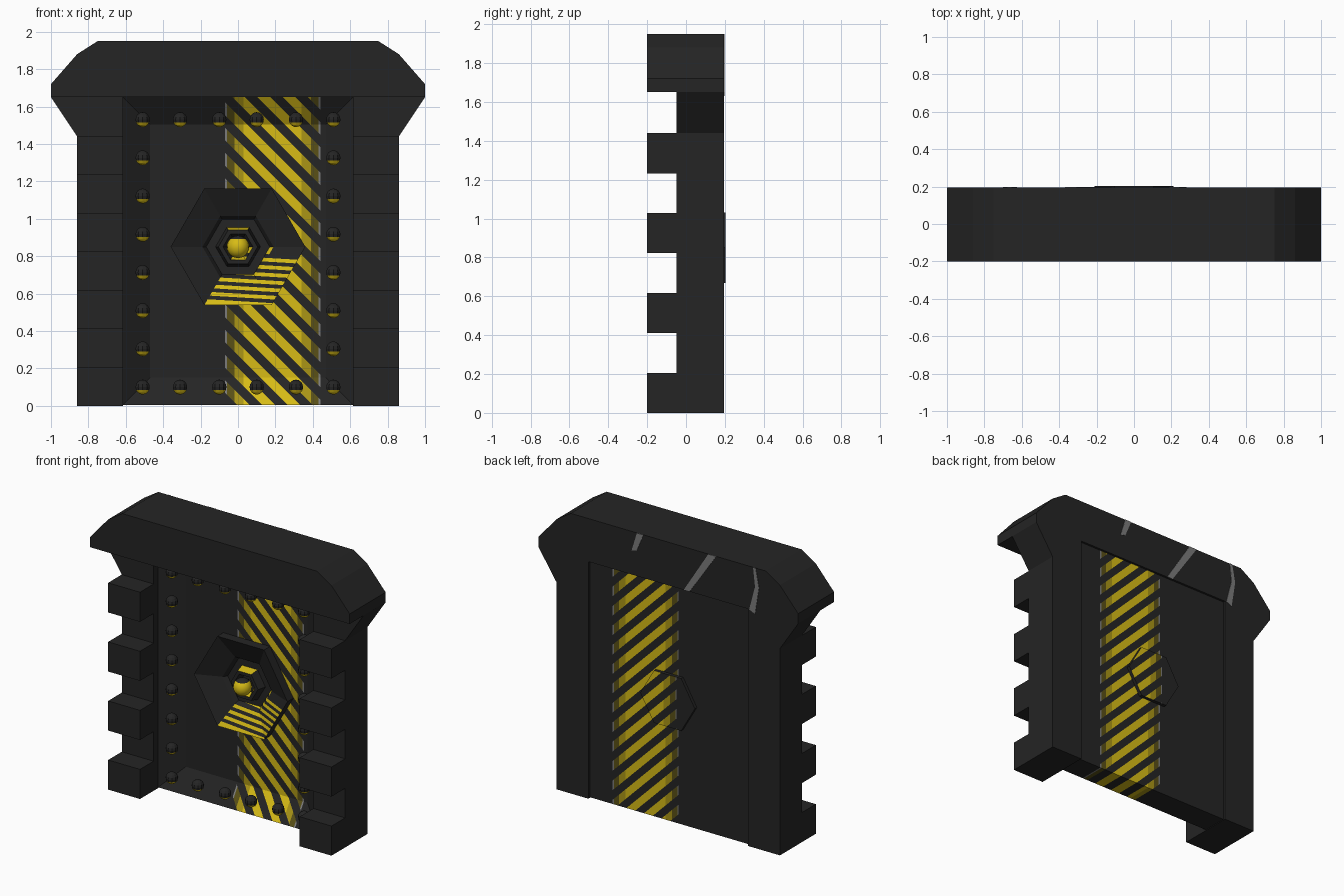
import bpy, bmesh, math
from mathutils import Vector

if "Cube" in bpy.data.objects:
    bpy.data.objects.remove(bpy.data.objects["Cube"])


def material(name, color):
    m = bpy.data.materials.new(name)
    m.diffuse_color = (*color, 1)
    m.use_nodes = True
    m.node_tree.nodes["Principled BSDF"].inputs["Base Color"].default_value = m.diffuse_color
    return m


MATS = [material("charcoal", (0.018, 0.018, 0.018)),
        material("warning yellow", (0.68, 0.50, 0.008)),
        material("worn yellow", (0.40, 0.30, 0.008)),
        material("dark olive", (0.10, 0.08, 0.008)),
        material("scratched grey", (0.20, 0.20, 0.20))]
BACK = 0.195


def finish(bm, name):
    me = bpy.data.meshes.new(name)
    bm.to_mesh(me)
    bm.free()
    ob = bpy.data.objects.new(name, me)
    bpy.context.collection.objects.link(ob)
    for m in MATS:
        me.materials.append(m)
    return ob


def slab_mesh(points, y0, y1):
    """Extrude an x/z outline from y0 to y1."""
    bm = bmesh.new()
    f = bm.faces.new([bm.verts.new((x, y0, z)) for x, z in points])
    ext = bmesh.ops.extrude_face_region(bm, geom=[f])["geom"]
    vs = [g for g in ext if isinstance(g, bmesh.types.BMVert)]
    bmesh.ops.translate(bm, verts=vs, vec=(0, y1 - y0, 0))
    bmesh.ops.recalc_face_normals(bm, faces=bm.faces[:])
    return bm


def slab(name, points, y0, y1, mat=0):
    bm = slab_mesh(points, y0, y1)
    for f in bm.faces:
        f.material_index = mat
    return finish(bm, name)


def rect(x0, x1, z0, z1):
    return [(x0, z0), (x1, z0), (x1, z1), (x0, z1)]


def cut(bm, co, no, test):
    """Split the faces passing the test along a plane."""
    faces = [f for f in bm.faces if test(f.calc_center_median())]
    if faces:
        geom = set(faces)
        for f in faces:
            geom.update(f.verts)
            geom.update(f.edges)
        bmesh.ops.bisect_plane(bm, geom=list(geom), dist=1e-5,
                               plane_co=co, plane_no=no)


# Hazard band: zones across x as (start, end, material)
PERIOD = 0.135
ZONES = [(-0.07, -0.06, 4), (-0.06, -0.02, 3), (-0.02, 0.03, 2), (0.03, 0.34, 1),
         (0.34, 0.39, 2), (0.39, 0.43, 3), (0.43, 0.44, 4)]


def paint_band(bm, test):
    for x in [z[0] for z in ZONES] + [ZONES[-1][1]]:
        cut(bm, (x, 0, 0), (1, 0, 0), test)
    for k in range(-1, 33):
        cut(bm, (k * PERIOD / 2, 0, 0), (1, 0, 1),
            lambda c: test(c) and -0.07 < c.x < 0.44)
    for f in bm.faces:
        c = f.calc_center_median()
        if not test(c):
            continue
        for a, b, m in ZONES:
            if a < c.x < b and ((c.x + c.z) / PERIOD) % 1 < 0.5:
                f.material_index = m


# Frame: pillars with teeth, and the heavy lintel
for s, side in ((-1, "left"), (1, "right")):
    outline = [(0.615, 0), (0.86, 0), (0.86, 1.44), (1, 1.65), (0.615, 1.65)]
    slab(side + "_pillar", [(s * x, z) for x, z in outline], -0.05, BACK)
    for i in range(4):
        z = i * 0.411
        slab(side + "_pillar_tooth", rect(*sorted((s * 0.615, s * 0.86)), z, z + 0.206),
             -0.2, -0.05)
half = [(1, 1.65), (1, 1.72), (0.86, 1.88), (0.75, 1.95)]
slab("lintel", half + [(-x, z) for x, z in reversed(half)], -0.2, BACK)

# Scratches on the back of the lintel
for pts in ([(0.19, 1.95), (0.24, 1.95), (0.28, 1.82), (0.24, 1.83)],
            [(-0.37, 1.95), (-0.31, 1.95), (-0.12, 1.65), (-0.165, 1.65)],
            [(-0.675, 1.95), (-0.655, 1.95), (-0.67, 1.82), (-0.625, 1.65),
             (-0.67, 1.63), (-0.70, 1.82)]):
    slab("lintel_scratch", pts, BACK - 0.002, BACK + 0.003, 4)

# Door: slab with a sunken front panel and a hazard band through it
bm = slab_mesh(rect(-0.615, 0.615, 0.005, 1.65), 0.0, 0.18)
front = min(bm.faces, key=lambda f: f.calc_center_median().y)
bmesh.ops.inset_region(bm, faces=[front], thickness=0.206)
bmesh.ops.translate(bm, verts=front.verts[:], vec=(0, 0.095, 0))
paint_band(bm, lambda c: True)
door = finish(bm, "door")


def hexagon(r):
    return [(r * math.cos(i * math.pi / 3), 0.85 + r * math.sin(i * math.pi / 3))
            for i in range(6)]


# Opening in the door for the hub
cutter = slab("hub_opening_cutter", hexagon(0.30), -0.1, 0.16)
cutter.hide_render = True
cutter.hide_viewport = True
mod = door.modifiers.new("hub_opening", 'BOOLEAN')
mod.operation = 'DIFFERENCE'
mod.solver = 'EXACT'
mod.object = cutter

# Hub: six-sided dish with stepped rings, running through to the back
bm = bmesh.new()
profile = [(0.21, 0.203), (0.21, 0.17), (0.36, 0.15), (0.36, 0.03), (0.19, 0.10),
           (0.17, 0.13), (0.12, 0.13), (0.105, 0.07), (0.08, 0.07), (0.06, 0.11)]
rings = [[bm.verts.new((x, y, z)) for x, z in hexagon(r)] for r, y in profile]
for a, b in zip(rings, rings[1:]):
    for i in range(6):
        j = (i + 1) % 6
        bm.faces.new((a[i], a[j], b[j], b[i]))
bm.faces.new(rings[0])
bm.faces.new(rings[-1])
bmesh.ops.recalc_face_normals(bm, faces=bm.faces[:])
for k in range(14):
    cut(bm, (0, 0, 0.56 + k * 0.02), (0.06, 0, 1),
        lambda c: c.z < 0.84 and c.y < 0.14)
for f in bm.faces:
    c = f.calc_center_median()
    n = f.normal
    if c.y < 0.14 and n.y < -0.1 and n.z > 0.1 and n.x < 0.05:
        f.material_index = 1 if ((c.z + 0.06 * c.x - 0.54) / 0.04) % 1 < 0.55 else 0
paint_band(bm, lambda c: c.y > 0.2)
finish(bm, "hub")

# Knob in the middle of the hub
bm = bmesh.new()
bmesh.ops.create_uvsphere(bm, u_segments=16, v_segments=12, radius=0.06)
bmesh.ops.translate(bm, verts=bm.verts[:], vec=(0, 0.05, 0.85))
for f in bm.faces:
    f.material_index = 1 if f.calc_center_median().z < 0.89 else 0
    f.smooth = True
finish(bm, "hub_knob")

# Rivets around the door rim, worn yellow underneath
spots = [(x, z) for z in (0.10, 1.53) for x in (-0.51, -0.31, -0.10, 0.10, 0.31, 0.51)]
spots += [(x, 0.10 + 0.2043 * i) for x in (-0.51, 0.51) for i in range(1, 7)]
bm = bmesh.new()
for x, z in spots:
    vs = bmesh.ops.create_uvsphere(bm, u_segments=10, v_segments=8, radius=0.04)["verts"]
    bmesh.ops.translate(bm, verts=vs, vec=(x, 0.0, z))
bm.normal_update()
for f in bm.faces:
    f.material_index = 1 if f.normal.z < -0.3 else 0
finish(bm, "door_rivets")
